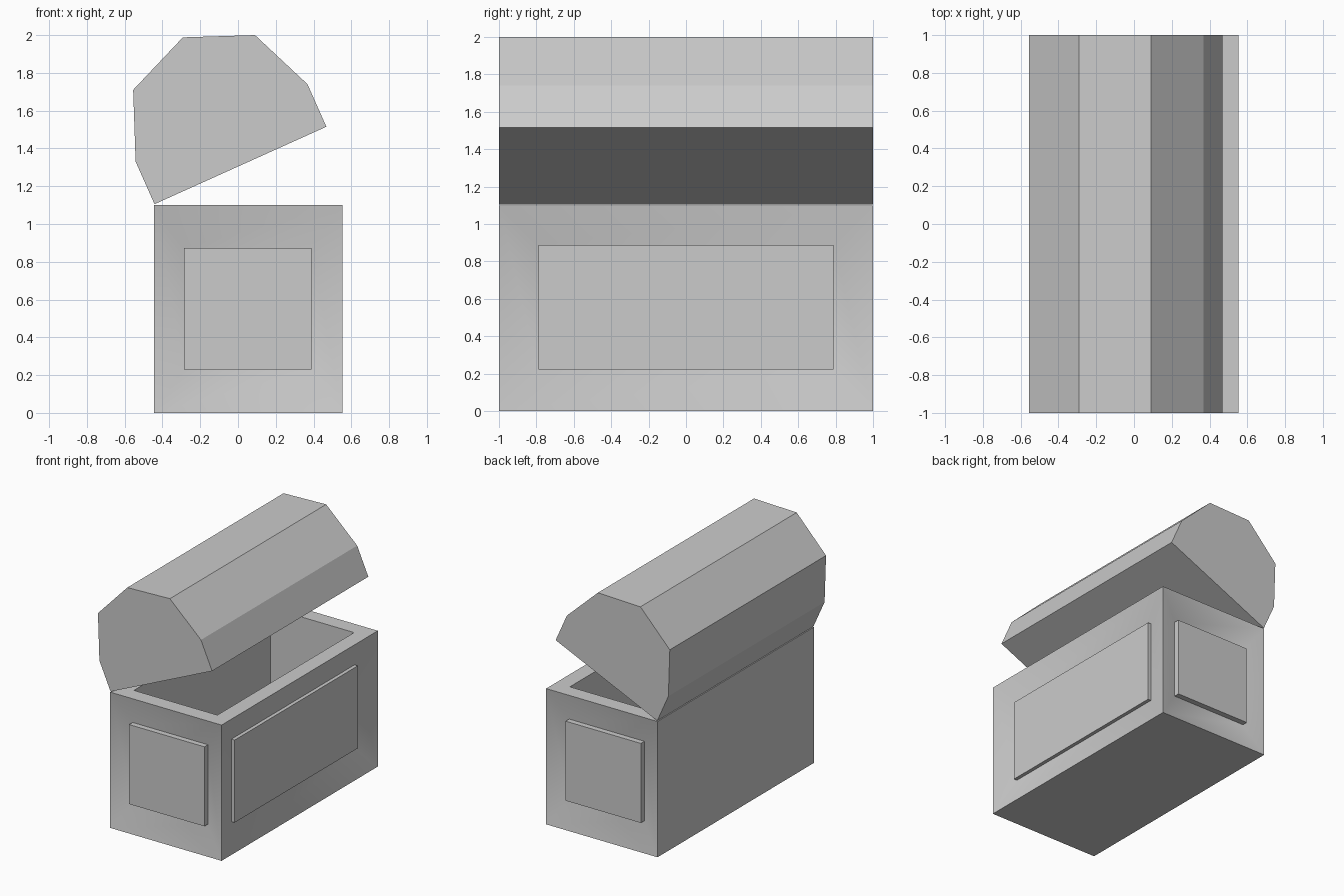
import bpy, bmesh
from math import copysign, radians
from mathutils import Vector

if "Cube" in bpy.data.objects:
    bpy.data.objects.remove(bpy.data.objects["Cube"])


def finish(bm, name):
    bmesh.ops.recalc_face_normals(bm, faces=bm.faces)
    mesh = bpy.data.meshes.new(name)
    bm.to_mesh(mesh)
    bm.free()
    ob = bpy.data.objects.new(name, mesh)
    bpy.context.collection.objects.link(ob)
    return ob


def face_towards(bm, direction):
    bm.faces.ensure_lookup_table()
    d = Vector(direction)
    faces = [f for f in bm.faces if f.normal.dot(d) > 0.99]
    return max(faces, key=lambda f: f.calc_area())


def inset_step(bm, face, centre, half):
    """Inset a face and place its corners at centre +/- half."""
    old = face.calc_center_median()
    bmesh.ops.inset_individual(bm, faces=[face], thickness=0.001)
    for v in face.verts:
        d = v.co - old
        v.co = [c + (copysign(h, k) if h else 0) for c, h, k in zip(centre, half, d)]


# Chest body: plain block
X0, X1, H = -0.445, 0.553, 1.10
CX, HX = (X0 + X1) / 2, (X1 - X0) / 2
bm = bmesh.new()
bmesh.ops.create_cube(bm, size=1)
for v in bm.verts:
    v.co = (CX + 2 * HX * v.co.x, 2 * v.co.y, H * (v.co.z + 0.5))
bm.normal_update()
ends = [(s, face_towards(bm, (0, s, 0))) for s in (-1, 1)]
side = face_towards(bm, (1, 0, 0))
top = face_towards(bm, (0, 0, 1))

# End panels: frame slopes inwards, raised panel stands on it
for s, f in ends:
    half = (0.337, 0, 0.322)
    for y in (0.94, 0.985):
        inset_step(bm, f, (0.0515, s * y, 0.552), half)

# Long side panel
for x in (X1 - 0.06, X1 - 0.031):
    inset_step(bm, side, (x, 0, 0.555), (0, 0.788, 0.334))

# Open cavity with a flat rim
for z in (H, 0.12):
    inset_step(bm, top, (CX, 0, z), (HX - 0.125, 0.875, 0))

body = finish(bm, "chest_body")
bpy.context.view_layer.objects.active = body
body.select_set(True)
bpy.ops.object.shade_smooth_by_angle(angle=radians(30))

# Lid: faceted profile extruded along the length, tilted open
profile = [(-0.442, 1.105), (-0.542, 1.33), (-0.555, 1.71), (-0.292, 1.988),
           (0.09, 2.0), (0.368, 1.74), (0.468, 1.515)]
bm = bmesh.new()
rings = [[bm.verts.new((x, y, z)) for x, z in profile] for y in (-1, 1)]
for ring in rings:
    bm.faces.new(ring)
n = len(profile)
for i in range(n):
    j = (i + 1) % n
    bm.faces.new((rings[0][i], rings[0][j], rings[1][j], rings[1][i]))
finish(bm, "chest_lid")
